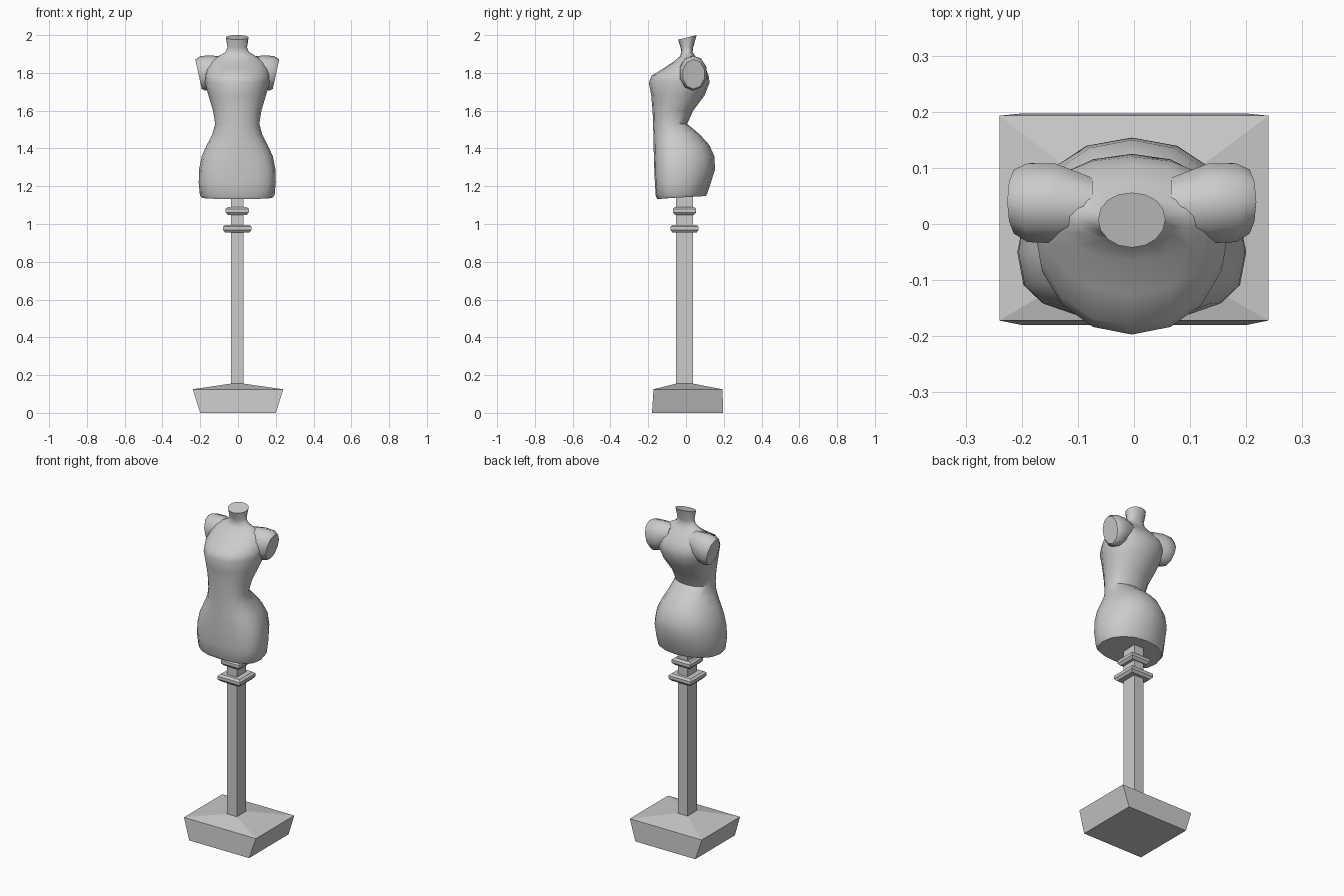
import bpy, bmesh, math


def loft(name, rings, smooth=None):
    """Skin closed rings of points, cap both ends."""
    bm = bmesh.new()
    vs = [[bm.verts.new(p) for p in r] for r in rings]
    n = len(vs[0])
    for a, b in zip(vs, vs[1:]):
        for i in range(n):
            j = (i + 1) % n
            bm.faces.new((a[i], a[j], b[j], b[i]))
    bm.faces.new(vs[0][::-1])
    bm.faces.new(vs[-1])
    bmesh.ops.recalc_face_normals(bm, faces=bm.faces)
    me = bpy.data.meshes.new(name)
    bm.to_mesh(me)
    bm.free()
    ob = bpy.data.objects.new(name, me)
    bpy.context.collection.objects.link(ob)
    if smooth:
        bpy.ops.object.select_all(action='DESELECT')
        ob.select_set(True)
        bpy.context.view_layer.objects.active = ob
        bpy.ops.object.shade_smooth_by_angle(angle=math.radians(smooth))
    return ob


def rect(z, w, y0, y1, cx=0.0):
    return [(cx - w, y0, z), (cx + w, y0, z), (cx + w, y1, z), (cx - w, y1, z)]


def power(v, e):
    return math.copysign(abs(v) ** e, v)


CX = -0.004


def section(z, w, yf, yb, yc, e=1.0, tilt=0.0, n=16):
    """Body cross-section: front and back halves have their own depth."""
    pts = []
    for i in range(n):
        a = 2 * math.pi * i / n
        c, s = math.cos(a), math.sin(a)
        k = e if s < 0 else 0.95
        d = (yb - yc) if s > 0 else (yc - yf)
        pts.append((CX + w * power(c, k), yc + d * power(s, k), z + tilt * s))
    return pts


# flared base with shallow pyramid top
loft("base", [rect(0.0, 0.2, -0.18, 0.197), rect(0.125, 0.24, -0.172, 0.193),
              rect(0.155, 0.034, -0.053, 0.037, CX)])

# square pole
loft("pole", [rect(0.14, 0.033, -0.053, 0.037, CX), rect(1.16, 0.033, -0.053, 0.037, CX)])

# square collars with chamfered edges
for name, z, w in (("lower_collar", 0.976, 0.075), ("upper_collar", 1.07, 0.062)):
    prof = [(-0.022, -0.012), (-0.008, 0), (0.01, 0), (0.02, -0.012)]
    loft(name, [rect(z + dz, w + dw, -0.008 - w - dw, -0.008 + w + dw, CX)
                for dz, dw in prof])

# torso: z, half width, front y, back y, widest y, front roundness, tilt
torso = [
    (1.14, 0.188, -0.152, 0.105, -0.045, 0.75, 0.008),
    (1.155, 0.198, -0.160, 0.112, -0.048, 0.72, 0.006),
    (1.22, 0.204, -0.165, 0.132, -0.05, 0.70),
    (1.29, 0.202, -0.168, 0.154, -0.05, 0.72),
    (1.36, 0.188, -0.170, 0.150, -0.05, 0.80),
    (1.42, 0.160, -0.172, 0.122, -0.055, 0.88),
    (1.475, 0.132, -0.173, 0.072, -0.065, 0.92),
    (1.53, 0.117, -0.174, 0.006, -0.085, 0.92),
    (1.60, 0.128, -0.177, 0.038, -0.072, 0.95),
    (1.68, 0.152, -0.184, 0.098, -0.04, 0.95),
    (1.75, 0.172, -0.197, 0.125, -0.01, 0.95),
    (1.785, 0.176, -0.182, 0.120, 0.01, 0.95),
    (1.82, 0.168, -0.125, 0.105, 0.02, 0.95),
    (1.86, 0.145, -0.065, 0.072, 0.02),
    (1.888, 0.100, -0.032, 0.048, 0.012),
    (1.91, 0.062, -0.024, 0.035, 0.008),
    (1.935, 0.052, -0.029, 0.038, 0.006),
    (1.988, 0.060, -0.042, 0.056, 0.008, 1.0, 0.012),
]
loft("torso", [section(*r) for r in torso], 50)

# shoulder stubs: x, centre y, centre z, half depth, half height, lean of cap
stub = [
    (0.07, 0.03, 1.82, 0.055, 0.065, 0.0),
    (0.135, 0.037, 1.805, 0.074, 0.087, 0.0),
    (0.182, 0.038, 1.798, 0.074, 0.092, 0.012),
    (0.205, 0.04, 1.793, 0.060, 0.078, 0.017),
]
for side, sgn in (("left", 1), ("right", -1)):
    rings = []
    for x, cy, cz, ry, rz, lean in stub:
        ring = []
        for i in range(10):
            a = 2 * math.pi * (i + 0.5) / 10
            s = math.sin(a)
            ring.append((CX + sgn * (x + lean * s), cy + ry * math.cos(a), cz + rz * s))
        rings.append(ring)
    loft(side + "_shoulder", rings, 50)
